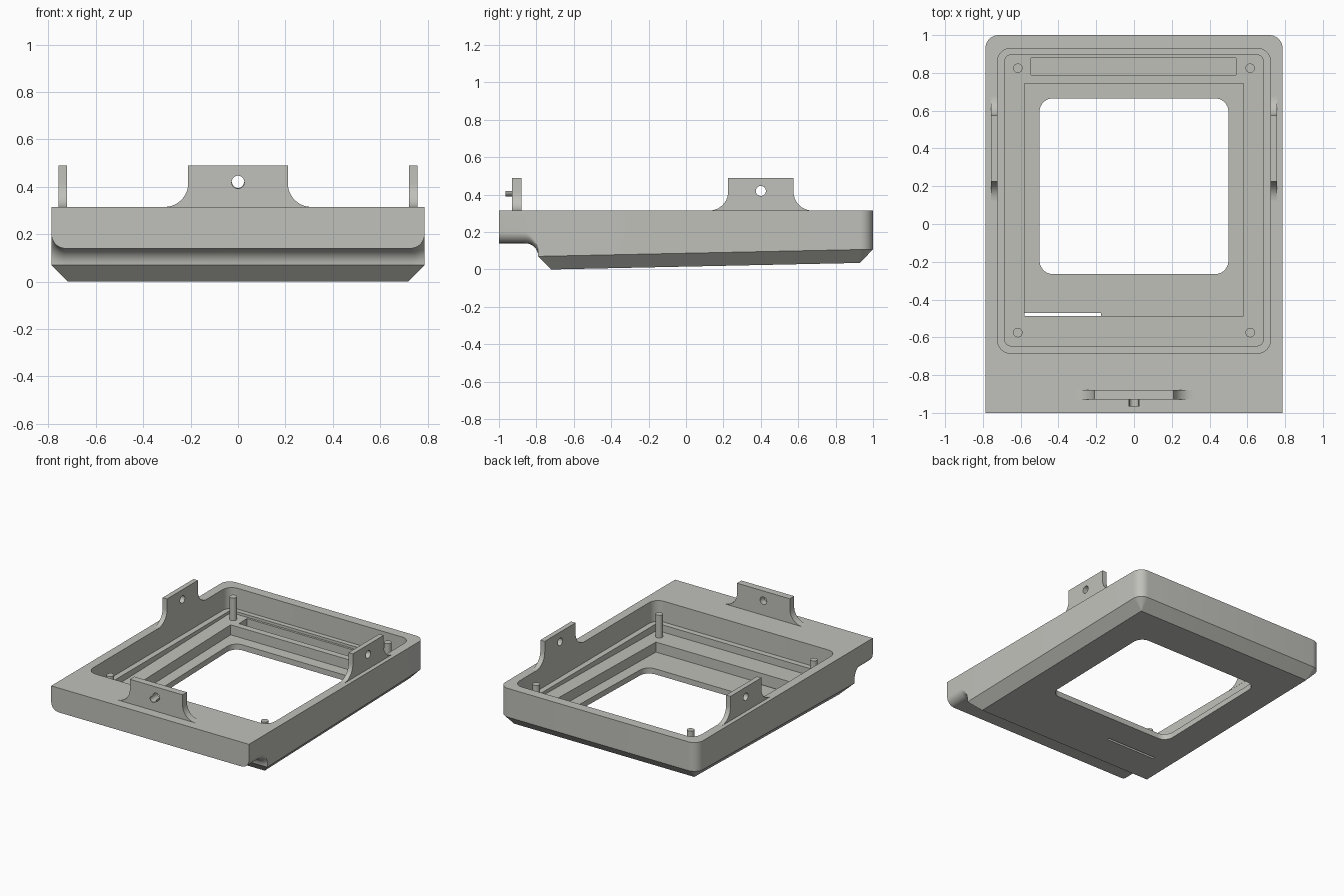
import bpy, bmesh, math

if "Cube" in bpy.data.objects:
    bpy.data.objects.remove(bpy.data.objects["Cube"])

HALF_W, TOP = 0.787, 0.315
SLOPE = 0.0212
grey = bpy.data.materials.new("warm_grey")
grey.diffuse_color = (0.53, 0.53, 0.495, 1)
grey.use_nodes = True
grey.node_tree.nodes["Principled BSDF"].inputs["Base Color"].default_value = grey.diffuse_color


def base(y):
    """Height of the tilted underside at depth y."""
    return SLOPE * (y + 0.72)


def skin(name, rings):
    """Closed solid lofted through rings of equal point count."""
    bm = bmesh.new()
    loops = [[bm.verts.new(p) for p in r] for r in rings]
    n = len(rings[0])
    for a, b in zip(loops, loops[1:]):
        for i in range(n):
            j = (i + 1) % n
            bm.faces.new((a[i], a[j], b[j], b[i]))
    bm.faces.new(loops[0][::-1])
    bm.faces.new(loops[-1])
    bmesh.ops.remove_doubles(bm, verts=bm.verts, dist=1e-5)
    bmesh.ops.recalc_face_normals(bm, faces=bm.faces)
    me = bpy.data.meshes.new(name)
    bm.to_mesh(me)
    bm.free()
    ob = bpy.data.objects.new(name, me)
    bpy.context.collection.objects.link(ob)
    me.materials.append(grey)
    return ob


def rounded(x0, x1, y0, y1, front=0.0, rear=0.0, n=8):
    """Plan outline with separate front and rear corner radii."""
    pts = []
    for cx, cy, r, start in ((x1 - rear, y1 - rear, rear, 0), (x0 + rear, y1 - rear, rear, 90),
                             (x0 + front, y0 + front, front, 180), (x1 - front, y0 + front, front, 270)):
        steps = n if r > 0 else 0
        for k in range(steps + 1):
            a = math.radians(start + 90 * k / max(steps, 1))
            pts.append((cx + r * math.cos(a), cy + r * math.sin(a)))
    return pts


def circle(cx, cy, r, n=24):
    return [(cx + r * math.cos(2 * math.pi * i / n), cy + r * math.sin(2 * math.pi * i / n)) for i in range(n)]


def prism(name, outline, low, high):
    """Vertical solid whose ends follow the height functions low(y), high(y)."""
    return skin(name, [[(x, y, f(y)) for x, y in outline] for f in (low, high)])


def combine(ob, tool, op):
    mod = ob.modifiers.new(op, 'BOOLEAN')
    mod.operation, mod.solver, mod.object = op, 'EXACT', tool
    bpy.context.view_layer.objects.active = ob
    bpy.ops.object.modifier_apply(modifier=mod.name)
    bpy.data.objects.remove(tool)


# housing: upright walls, chamfered lower edge and tilted underside
upper = rounded(-HALF_W, HALF_W, -0.79, 1.0, 0, 0.07)
lower = rounded(-HALF_W + 0.07, HALF_W - 0.07, -0.72, 0.93, 0, 1e-4)
housing = skin("housing", [
    [(x, y, base(y)) for x, y in lower],
    [(x, y, 0.07 + SLOPE * (y + 0.79)) for x, y in upper],
    [(x, y, TOP) for x, y in upper]])


# front overhang, rounded below and filleted into the housing
def lip_ring(y, d):
    r, cx, cz = 0.06 + d, HALF_W - 0.06, 0.20
    arc = []
    for k in range(13):
        a = math.radians(90 * k / 12)
        arc.append((min(cx + r * math.cos(a), HALF_W), cz - r * math.sin(a)))
    half = [(HALF_W, TOP)] + arc
    return [(x, y, z) for x, z in half] + [(-x, y, z) for x, z in reversed(half)]


rings = [lip_ring(-1.0, 0)]
for k in range(9):
    a = math.radians(90 * k / 8)
    rings.append(lip_ring(-0.86 + 0.07 * math.sin(a), 0.07 * (1 - math.cos(a))))
rings.append(lip_ring(-0.76, 0.06))
combine(housing, skin("lip", rings), 'UNION')


# stepped cavity, recess, window, rear groove and thin slit
def above(y):
    return 0.5


def floor(y):
    return base(y) + 0.112


cuts = [
    (rounded(-0.723, 0.723, -0.685, 0.93, 0.07, 0.07), lambda y: 0.165, above),
    (rounded(-0.683, 0.683, -0.645, 0.895, 0.03, 0.03), floor, above),
    (rounded(-0.58, 0.58, -0.487, 0.745), lambda y: base(y) + 0.04, above),
    (rounded(-0.5, 0.5, -0.265, 0.665, 0.07, 0.07), lambda y: -0.2, above),
    (rounded(-0.545, 0.54, 0.79, 0.88), lambda y: base(y) + 0.05, above),
    (rounded(-0.58, -0.175, -0.487, -0.47), lambda y: -0.2, above),
]
for outline, low, high in cuts:
    combine(housing, prism("cutter", outline, low, high), 'DIFFERENCE')

# four locating posts
for x in (-0.615, 0.615):
    for y in (-0.575, 0.825):
        prism("post", circle(x, y, 0.025), lambda v: floor(v) - 0.02, lambda v: floor(v) + 0.163)


# mounting tabs with flared feet and a hole
def tab(name, half, place, t0, t1):
    side = [(half, 0.49)]
    for k in range(11):
        a = math.radians(90 * k / 10)
        side.append((half + 0.1 - 0.1 * math.cos(a), TOP + 0.1 - 0.1 * math.sin(a)))
    side.append((half + 0.1, TOP - 0.004))
    outline = side + [(-u, z) for u, z in reversed(side)]
    ob = skin(name, [[place(u, t, z) for u, z in outline] for t in (t0, t1)])
    hole = circle(0, 0.42, 0.027)
    combine(ob, skin("drill", [[place(u, t, z) for u, z in hole] for t in (t0 - 0.1, t1 + 0.1)]), 'DIFFERENCE')


tab("front_tab", 0.21, lambda u, t, z: (u, t, z), -0.93, -0.88)
tab("right_tab", 0.175, lambda u, t, z: (t, 0.4 + u, z), 0.722, 0.757)
tab("left_tab", 0.175, lambda u, t, z: (-t, 0.4 + u, z), 0.722, 0.757)

# half-round gutter in front of the front hole
arc = [math.pi * (1 + k / 12) for k in range(13)]
section = [(0.029 * math.cos(a), 0.42 + 0.029 * math.sin(a)) for a in arc]
section += [(0.025 * math.cos(a), 0.42 + 0.025 * math.sin(a)) for a in reversed(arc)]
skin("front_gutter", [[(x, y, z) for x, z in section] for y in (-0.965, -0.925)])

# smooth the curved walls, keep edges crisp
for ob in bpy.context.scene.objects:
    ob.select_set(True)
    bpy.context.view_layer.objects.active = ob
bpy.ops.object.shade_smooth_by_angle(angle=math.radians(30))
